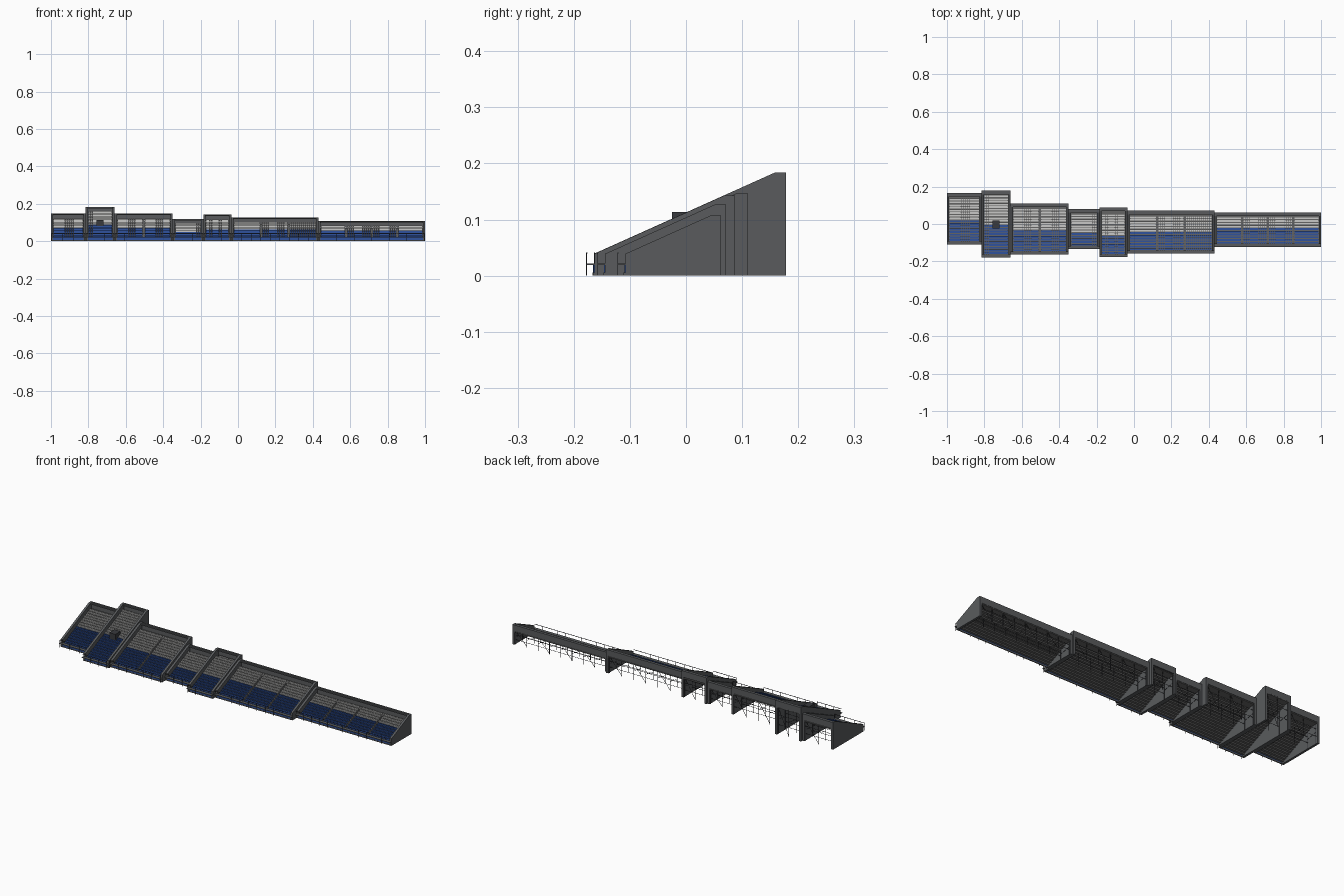
import bpy
import bmesh
from mathutils import Vector

cube = bpy.data.objects.get("Cube")
if cube:
    bpy.data.objects.remove(cube)

SLOPE, LIP, PITCH, WALL = 0.449, 0.039, 0.0145, 0.012
RISE = SLOPE * PITCH


def material(name, rgb):
    m = bpy.data.materials.new(name)
    m.use_nodes = True
    m.diffuse_color = (*rgb, 1)
    m.node_tree.nodes["Principled BSDF"].inputs["Base Color"].default_value = (*rgb, 1)
    return m


concrete = material("dark concrete", (0.10, 0.105, 0.11))
tread_grey = material("tread grey", (0.13, 0.13, 0.13))
seat_grey = material("light grey", (0.58, 0.58, 0.57))
seat_blue = material("seat blue", (0.03, 0.085, 0.34))
steel = material("dark steel", (0.04, 0.042, 0.048))


def finish(bm, name, mat):
    bmesh.ops.recalc_face_normals(bm, faces=bm.faces)
    mesh = bpy.data.meshes.new(name)
    bm.to_mesh(mesh)
    bm.free()
    mesh.materials.append(mat)
    ob = bpy.data.objects.new(name, mesh)
    bpy.context.collection.objects.link(ob)
    return ob


def add_box(bm, x, y, z):
    """Box from three (low, high) ranges."""
    v = [bm.verts.new((a, b, c)) for a in x for b in y for c in z]
    for f in ((0, 1, 3, 2), (4, 6, 7, 5), (0, 4, 5, 1),
              (2, 3, 7, 6), (0, 2, 6, 4), (1, 5, 7, 3)):
        bm.faces.new([v[i] for i in f])


def add_prism(bm, profile, x0, x1):
    """Extrude a closed y-z profile along x."""
    face = bm.faces.new([bm.verts.new((x0, y, z)) for y, z in profile])
    new = bmesh.ops.extrude_face_region(bm, geom=[face])["geom"]
    verts = [g for g in new if isinstance(g, bmesh.types.BMVert)]
    bmesh.ops.translate(bm, verts=verts, vec=(x1 - x0, 0, 0))


def add_bar(bm, a, b, r=0.001):
    """Square bar between two points."""
    a, b = Vector(a), Vector(b)
    q = (b - a).to_track_quat('Z', 'Y')
    ends = [[bm.verts.new(p + q @ Vector((i * r, j * r, 0)))
             for i, j in ((-1, -1), (1, -1), (1, 1), (-1, 1))] for p in (a, b)]
    for k in range(4):
        n = (k + 1) % 4
        bm.faces.new((ends[0][k], ends[0][n], ends[1][n], ends[1][k]))
    bm.faces.new(ends[0])
    bm.faces.new(ends[1])


def build_stand(tag, x0, x1, back, top, split, bays):
    coping = back - 0.019
    front = coping - (top - LIP) / SLOPE
    floor0 = LIP - 0.026
    rows = int((coping - front) / PITCH)
    inner0, inner1 = x0 + WALL, x1 - WALL

    # Sloping side walls
    bm = bmesh.new()
    outline = [(front, 0), (back, 0), (back, top), (coping, top), (front, LIP)]
    add_prism(bm, outline, x0, inner0)
    add_prism(bm, outline, inner1, x1)
    finish(bm, tag + "_side_walls", concrete)

    # Stepped terrace, hollow underneath
    bm = bmesh.new()
    upper = []
    for r in range(rows):
        z = floor0 + r * RISE
        upper += [(front + r * PITCH, z), (front + (r + 1) * PITCH, z)]
    upper.append((back, upper[-1][1]))
    lower = [(y, z - 0.004) for y, z in reversed(upper)]
    add_prism(bm, upper + lower, inner0, inner1)
    finish(bm, tag + "_terrace", tread_grey)

    # Back parapet and coping
    bm = bmesh.new()
    add_box(bm, (inner0, inner1), (back - 0.01, back), (top - 0.034, top))
    add_box(bm, (inner0, inner1), (coping, back - 0.01), (top - 0.008, top - 0.002))
    finish(bm, tag + "_back_parapet", concrete)

    # Front walkway, kerb and low panel
    bm = bmesh.new()
    add_box(bm, (x0, x1), (front - 0.014, front + 0.004), (0.019, 0.022))
    add_box(bm, (x0, x1), (front - 0.003, front + 0.002), (0, 0.006))
    finish(bm, tag + "_front_walkway", concrete)
    bm = bmesh.new()
    add_box(bm, (inner0, inner1), (front - 0.002, front + 0.002), (0.006, 0.019))
    finish(bm, tag + "_front_panel", seat_blue)

    # Seats in each bay, leaving aisles between
    blue, grey, stairs = bmesh.new(), bmesh.new(), bmesh.new()
    bay = (inner1 - inner0) / bays
    for b in range(bays):
        left = inner0 + b * bay + (0.006 if b else 0.002)
        right = inner0 + (b + 1) * bay - (0.006 if b < bays - 1 else 0.002)
        count = round((right - left) / 0.0105)
        step = (right - left) / count
        for r in range(rows):
            y, z = front + r * PITCH, floor0 + r * RISE
            bm = blue if y + PITCH / 2 < split else grey
            for s in range(count):
                xs = (left + s * step + 0.0006, left + (s + 1) * step - 0.0006)
                add_box(bm, xs, (y + 0.003, y + 0.011), (z + 0.0035, z + 0.0055))
                add_box(bm, xs, (y + 0.011, y + 0.013), (z + 0.0035, z + 0.0115))
        # Aisle half steps
        if b:
            xa = inner0 + b * bay
            for r in range(rows - 1):
                y, z = front + r * PITCH, floor0 + r * RISE
                add_box(stairs, (xa - 0.005, xa + 0.005),
                        (y + PITCH / 2, y + PITCH), (z, z + RISE / 2))
    finish(blue, tag + "_lower_seats", seat_blue)
    finish(grey, tag + "_upper_seats", seat_grey)
    if bays > 1:
        finish(stairs, tag + "_aisle_steps", concrete)
    else:
        stairs.free()

    # Front handrail
    bm = bmesh.new()
    yr = front - 0.0135
    add_bar(bm, (x0 + 0.004, yr, 0.04), (x1 - 0.004, yr, 0.04))
    posts = bays * 3
    for i in range(posts + 1):
        x = x0 + 0.004 + (x1 - x0 - 0.008) * i / posts
        add_bar(bm, (x, yr, 0), (x, yr, 0.04), 0.0006)
    finish(bm, tag + "_front_handrail", steel)

    # Scaffold under the terrace
    bm = bmesh.new()
    bents = bays * 2
    lines = [back - 0.008, back - 0.07]
    for i in range(bents + 1):
        x = inner0 + 0.002 + (inner1 - inner0 - 0.004) * i / bents
        heights = [max(0.02, floor0 + (min(y, coping) - front) * SLOPE - 0.008) for y in lines]
        for y, h in zip(lines, heights):
            add_bar(bm, (x, y, 0), (x, y, h))
        add_bar(bm, (x, lines[0], heights[0] * 0.55), (x, lines[1], heights[1] * 0.55), 0.0007)
        if i % 2 and i < bents:
            nx = x + (inner1 - inner0) / bents
            add_bar(bm, (x, lines[0], 0.004), (nx, lines[0], heights[0]), 0.0007)
    for y, h in zip(lines, heights):
        for f in (0.35, 0.7):
            add_bar(bm, (inner0, y, h * f), (inner1, y, h * f), 0.0007)
    finish(bm, tag + "_scaffold", steel)


# name, x range, back y, top z, end of blue seats, bays
STANDS = [
    ("far_right_stand", -1.0, -0.815, 0.165, 0.147, 0.02, 1),
    ("tall_stand", -0.815, -0.66, 0.178, 0.184, -0.01, 1),
    ("double_stand", -0.66, -0.35, 0.11, 0.147, -0.037, 2),
    ("short_stand", -0.35, -0.185, 0.08, 0.12, -0.04, 1),
    ("forward_stand", -0.185, -0.035, 0.0875, 0.143, -0.055, 1),
    ("triple_stand", -0.035, 0.43, 0.071, 0.127, -0.042, 3),
    ("long_low_stand", 0.43, 1.0, 0.0625, 0.107, -0.025, 4),
]
for stand in STANDS:
    build_stand(*stand)

# Small cabin on the tall stand
bm = bmesh.new()
add_box(bm, (-0.756, -0.72), (-0.025, 0.02), (0.08, 0.113))
finish(bm, "commentary_cabin", steel)
